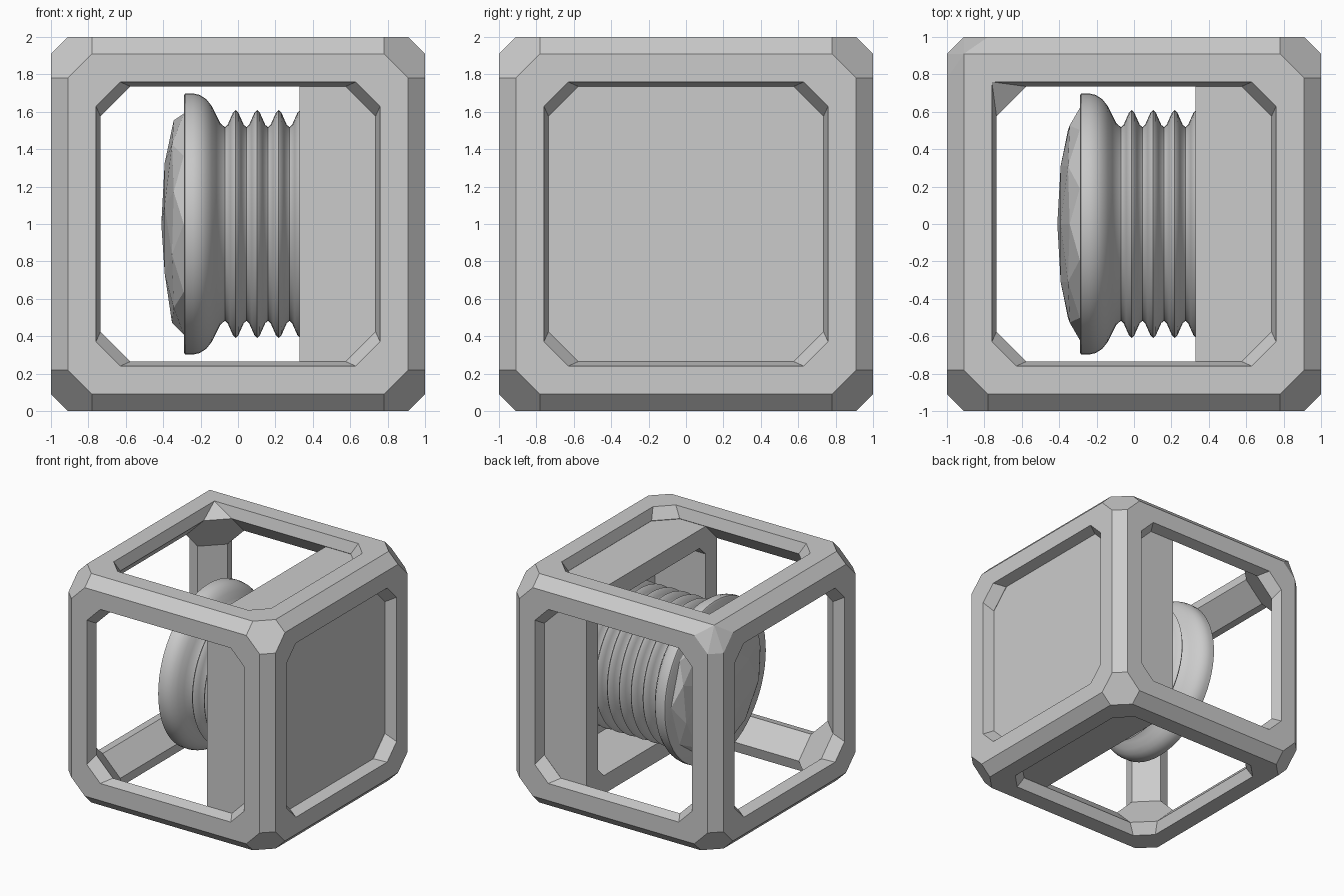
import bpy, bmesh, math
from itertools import permutations, product
from mathutils import Vector, Matrix

if "Cube" in bpy.data.objects:
    bpy.data.objects.remove(bpy.data.objects["Cube"])

CENTRE = Vector((0, 0, 1))


def finish(name, bm, smooth=False):
    bmesh.ops.remove_doubles(bm, verts=bm.verts[:], dist=0.0005)
    bmesh.ops.recalc_face_normals(bm, faces=bm.faces[:])
    bmesh.ops.translate(bm, verts=bm.verts[:], vec=CENTRE)
    me = bpy.data.meshes.new(name)
    bm.to_mesh(me)
    bm.free()
    ob = bpy.data.objects.new(name, me)
    bpy.context.collection.objects.link(ob)
    if smooth:
        bpy.ops.object.select_all(action='DESELECT')
        ob.select_set(True)
        bpy.context.view_layer.objects.active = ob
        bpy.ops.object.shade_smooth_by_angle(angle=math.radians(40))
    return ob


def octagon(a, b):
    return [(a, b), (b, a), (-b, a), (-a, b), (-a, -b), (-b, -a), (b, -a), (a, -b)]


def square_corner(p):
    # one top corner of the cage is left unchamfered
    x, y, z = p
    if z > 0.99 and x < -0.5 and y > 0.5:
        m = max(-x, y)
        return Vector((-m, m, z))
    return Vector(p)


def bridge(bm, loops):
    n = len(loops[0])
    for p, q in zip(loops, loops[1:]):
        for i in range(n):
            j = (i + 1) % n
            quad = []
            for v in (p[i], p[j], q[j], q[i]):
                if not quad or (v.co - quad[-1].co).length > 1e-5:
                    quad.append(v)
            if len(quad) > 2:
                bm.faces.new(quad)


def chamfer_shell(bm, dims, fix):
    # edge and corner chamfers of a truncated cube, without its six main faces
    hull = bmesh.new()
    pts = {tuple(fix([c * s for c, s in zip(p, sg)]))
           for p in permutations(dims) for sg in product((-1, 1), repeat=3)}
    for p in pts:
        hull.verts.new(p)
    bmesh.ops.convex_hull(hull, input=hull.verts[:])
    bmesh.ops.dissolve_limit(hull, angle_limit=0.02, verts=hull.verts[:], edges=hull.edges[:])
    for f in hull.faces:
        f.normal_update()
        if max(abs(c) for c in f.normal) < 0.985:
            bm.faces.new([bm.verts.new(v.co) for v in f.verts])
    hull.free()


# cage: chamfered cube shell with six octagonal openings
H = 0.905
bm = bmesh.new()
chamfer_shell(bm, (1, 0.91, 0.78), square_corner)
chamfer_shell(bm, (H, 0.735, 0.575), Vector)
for axis in range(3):
    for sign in (-1, 1):
        loops = []
        for a, b, h in ((0.91, 0.78, 1), (0.76, 0.63, 1), (0.735, 0.575, H)):
            loop = []
            for u, v in octagon(a, b):
                p = [u, v]
                p.insert(axis, sign * h)
                loop.append(bm.verts.new(square_corner(p)))
            loops.append(loop)
        bridge(bm, loops)
finish("cage_frame", bm)

# housing: octagonal box, open towards the bellows
bm = bmesh.new()
loops = [[bm.verts.new((x, u, v)) for u, v in octagon(a, b)]
         for x, a, b in ((0.9, 0.9, 0.79), (0.33, 0.9, 0.79), (0.33, 0.74, 0.66), (0.82, 0.74, 0.66))]
bridge(bm, loops)
bm.faces.new(loops[0])
bm.faces.new(loops[-1])
finish("housing", bm)

# bellows: rounded flange followed by a wavy tube, turned around the x axis
profile = [(-0.29, 0.0), (-0.29, 0.685), (-0.283, 0.697), (-0.24, 0.698), (-0.205, 0.69),
           (-0.17, 0.668), (-0.14, 0.63), (-0.115, 0.58), (-0.095, 0.54)]
period = 0.115
for i in range(62):
    x = -0.07 + i * period / 8
    profile.append((x, 0.563 - 0.046 * math.cos(2 * math.pi * (x + 0.07) / period)))
bm = bmesh.new()
N = 64
rings = [[bm.verts.new((x, r * math.cos(2 * math.pi * k / N), r * math.sin(2 * math.pi * k / N)))
          for k in range(N)] for x, r in profile[1:]]
bridge(bm, rings)
bm.faces.new(rings[0])
bm.faces.new(rings[-1])
finish("bellows", bm, smooth=True)

# faceted dome on the flange face
bm = bmesh.new()
bmesh.ops.create_icosphere(bm, subdivisions=2, radius=1,
                           matrix=Matrix.Rotation(-math.pi / 2, 4, 'Y'))
for v in bm.verts:
    v.co = Vector((v.co.x * 0.12 - 0.29, v.co.y * 0.62, v.co.z * 0.62))
finish("faceted_dome", bm)
